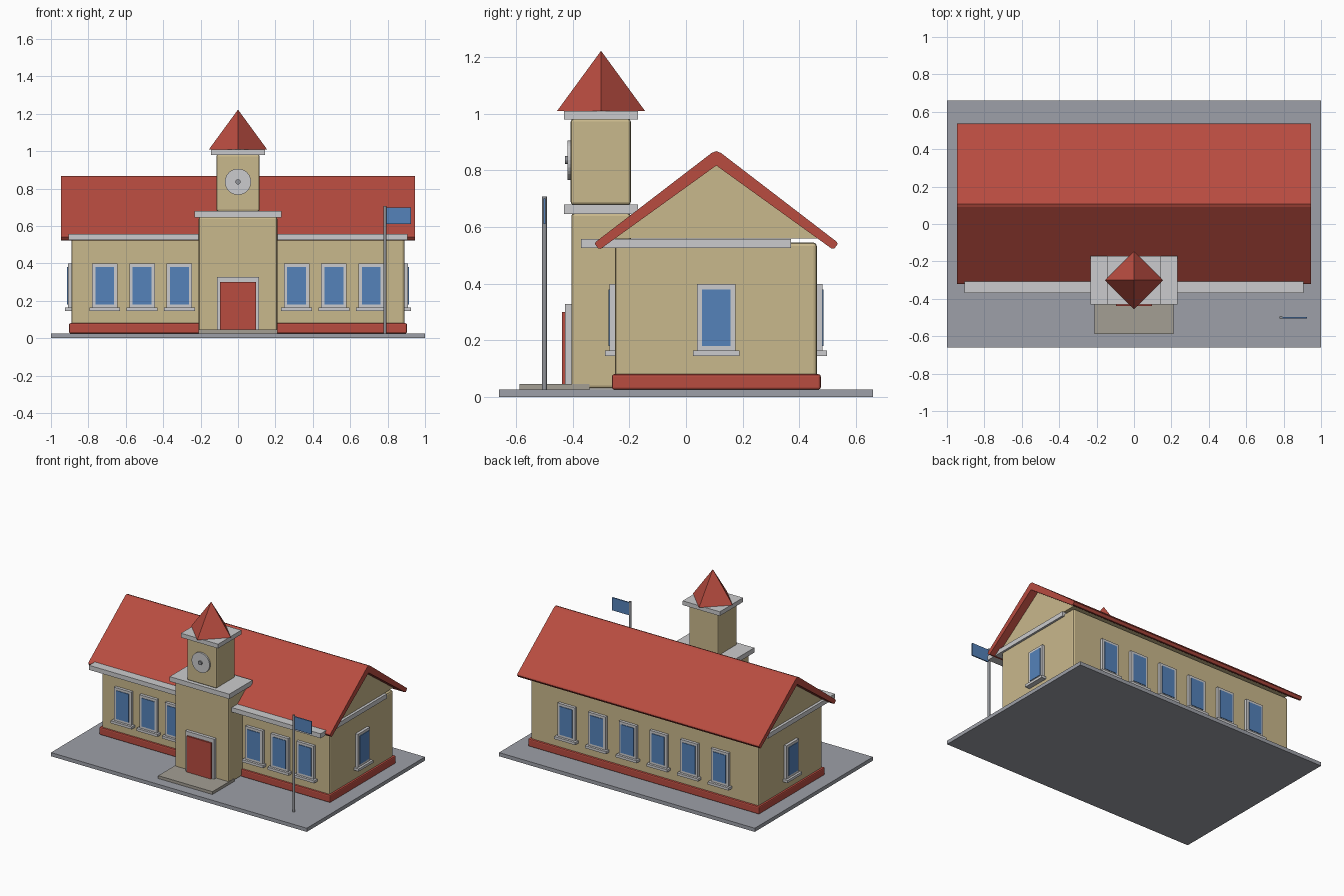
import bpy, bmesh, math

if "Cube" in bpy.data.objects:
    bpy.data.objects.remove(bpy.data.objects["Cube"])


def mat(name, rgb):
    m = bpy.data.materials.new(name)
    m.diffuse_color = (*rgb, 1)
    m.use_nodes = True
    m.node_tree.nodes["Principled BSDF"].inputs["Base Color"].default_value = m.diffuse_color
    return m


WALL = mat("tan_wall", (0.584, 0.479, 0.262))
RED = mat("roof_red", (0.479, 0.072, 0.051))
TRIM = mat("light_trim", (0.60, 0.60, 0.61))
GLASS = mat("blue_glass", (0.089, 0.223, 0.491))
PAVE = mat("grey_paving", (0.34, 0.352, 0.392))
STEP = mat("warm_stone", (0.367, 0.342, 0.296))
METAL = mat("metal_grey", (0.283, 0.292, 0.314))


def make(name, bm, m, bevel=0, segments=2):
    bmesh.ops.recalc_face_normals(bm, faces=bm.faces[:])
    me = bpy.data.meshes.new(name)
    bm.to_mesh(me)
    bm.free()
    me.materials.append(m)
    ob = bpy.data.objects.new(name, me)
    bpy.context.collection.objects.link(ob)
    if bevel:
        mod = ob.modifiers.new("bevel", 'BEVEL')
        mod.width = bevel
        mod.segments = segments
    return ob


def box(name, m, x, y, z, bevel=0):
    bm = bmesh.new()
    bmesh.ops.create_cube(bm, size=1)
    for v in bm.verts:
        for i, (a, b) in enumerate((x, y, z)):
            v.co[i] = a if v.co[i] < 0 else b
    return make(name, bm, m, bevel)


def extrude_x(name, m, profile, half):
    # closed (y, z) profile swept from -half to +half along x
    bm = bmesh.new()
    f = bm.faces.new([bm.verts.new((-half, y, z)) for y, z in profile])
    new = bmesh.ops.extrude_face_region(bm, geom=[f])["geom"]
    for v in new:
        if isinstance(v, bmesh.types.BMVert):
            v.co.x = half
    return make(name, bm, m)


def cylinder(name, m, r, depth, loc, sides=32, r2=None, along_y=False):
    bm = bmesh.new()
    bmesh.ops.create_cone(bm, cap_ends=True, segments=sides, radius1=r,
                          radius2=r if r2 is None else r2, depth=depth)
    ob = make(name, bm, m)
    ob.location = loc
    if along_y:
        ob.rotation_euler.x = math.pi / 2
    return ob


def window(name, cx, cy, angle):
    # local -y points out of the wall
    parts = (("frame", TRIM, 0.068, -0.020, 0.16, 0.398),
             ("pane", GLASS, 0.050, -0.024, 0.18, 0.38),
             ("sill", TRIM, 0.082, -0.036, 0.145, 0.163))
    for part, m, half, out, z0, z1 in parts:
        ob = box(f"{name}_{part}", m, (-half, half), (out, 0.01), (z0, z1))
        ob.location = (cx, cy, 0)
        ob.rotation_euler.z = angle


# ground slab and main hall
box("ground_slab", PAVE, (-1, 1), (-0.66, 0.66), (0, 0.026))
box("plinth", RED, (-0.904, 0.904), (-0.262, 0.476), (0.026, 0.08), 0.008)
box("hall_walls", WALL, (-0.89, 0.89), (-0.25, 0.462), (0.03, 0.545), 0.012)
box("eaves_band", TRIM, (-0.905, 0.905), (-0.37, 0.37), (0.525, 0.557))

# gable block and roof, symmetrical about the ridge line
RIDGE = 0.107
extrude_x("gable", WALL, [(RIDGE - 0.357, 0.56), (RIDGE + 0.357, 0.56), (RIDGE, 0.822)], 0.89)
side = [(0.017, 0.861), (0.425, 0.548), (0.429, 0.540), (0.417, 0.524), (0.408, 0.523)]
roof = [(RIDGE, 0.868)] + [(RIDGE + y, z) for y, z in side] + [(RIDGE, 0.817)]
roof += [(RIDGE - y, z) for y, z in reversed(side)]
extrude_x("roof", RED, roof, 0.946)

# clock tower
TY = -0.30
box("tower_base", WALL, (-0.21, 0.21), (-0.405, -0.195), (0.03, 0.648), 0.01)
box("lower_cornice", TRIM, (-0.233, 0.233), (-0.43, -0.17), (0.646, 0.68))
box("tower_top", WALL, (-0.116, 0.116), (-0.407, -0.195), (0.678, 0.982), 0.01)
box("upper_cornice", TRIM, (-0.145, 0.145), (-0.43, -0.17), (0.98, 1.01))
cylinder("spire", RED, 0.155, 0.212, (0, TY, 1.116), 4, 0)
cylinder("clock_face", TRIM, 0.07, 0.016, (0, -0.41, 0.836), 32, along_y=True)
cylinder("clock_hub", METAL, 0.014, 0.016, (0, -0.42, 0.836), 16, along_y=True)

# entrance
box("door_step", STEP, (-0.212, 0.212), (-0.588, -0.34), (0.024, 0.046))
box("door_frame", TRIM, (-0.113, 0.113), (-0.427, -0.395), (0.04, 0.328))
box("door", RED, (-0.095, 0.095), (-0.438, -0.41), (0.046, 0.30))

# windows on all four sides
for s in (-1, 1):
    for i in range(3):
        window("front_window", s * (0.313 + 0.2 * i), -0.25, 0)
        window("back_window", s * (0.12 + 0.24 * i), 0.462, math.pi)
    window("side_window", s * 0.89, RIDGE, s * math.pi / 2)

# flagpole
cylinder("flagpole", METAL, 0.009, 0.682, (0.786, -0.5, 0.367), 16)
box("flag", GLASS, (0.79, 0.926), (-0.504, -0.496), (0.61, 0.70))
